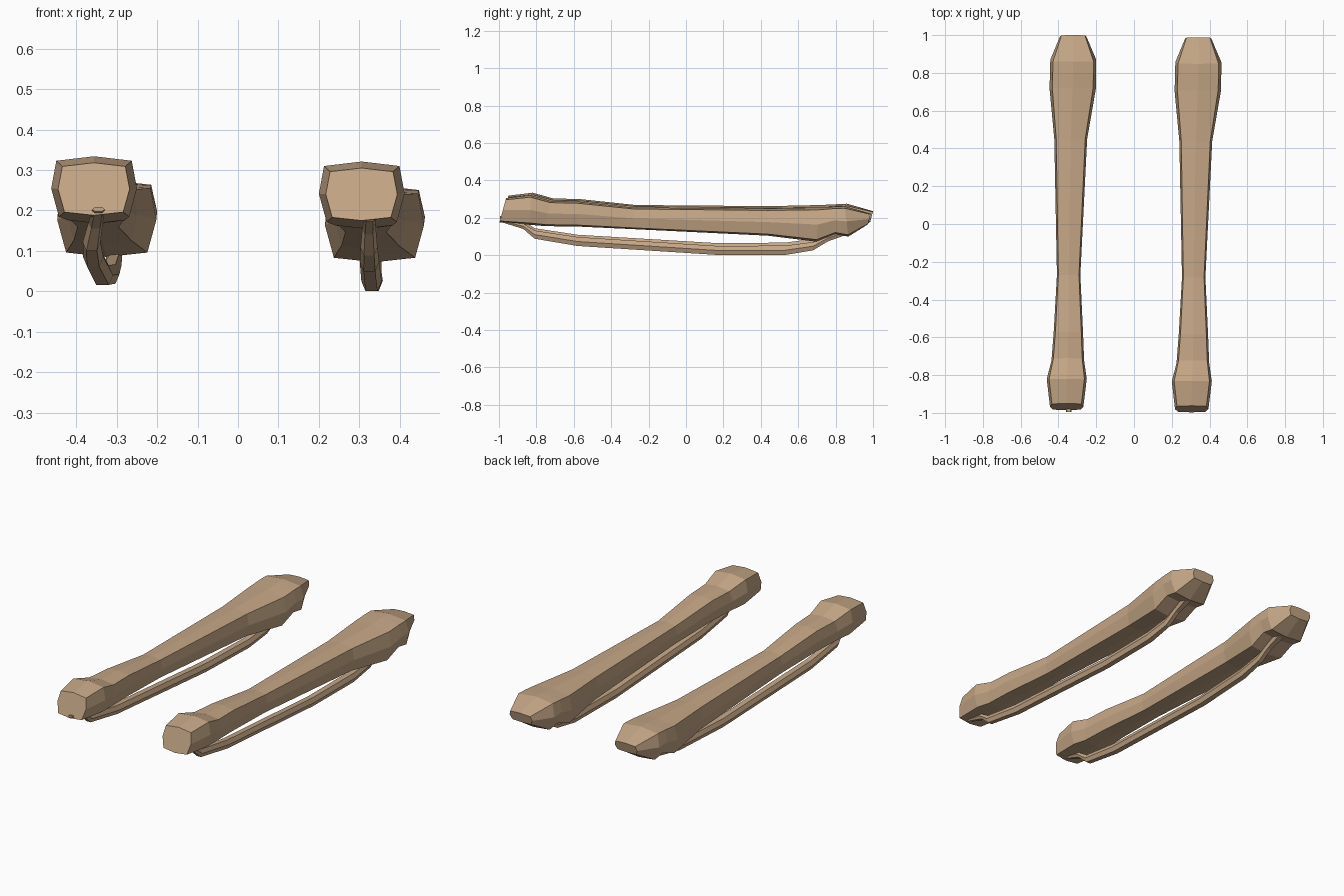
import bpy, bmesh
from mathutils import Vector

bone = bpy.data.materials.new("tan_bone")
bone.diffuse_color = (0.56, 0.385, 0.24, 1)


def loft(name, rings):
    """Skin a list of closed rings and cap both ends."""
    bm = bmesh.new()
    vr = [[bm.verts.new(p) for p in r] for r in rings]
    n = len(vr[0])
    for a, b in zip(vr, vr[1:]):
        for i in range(n):
            bm.faces.new((a[i], a[(i + 1) % n], b[(i + 1) % n], b[i]))
    bm.faces.new(vr[0][::-1])
    bm.faces.new(vr[-1])
    bmesh.ops.recalc_face_normals(bm, faces=bm.faces)
    me = bpy.data.meshes.new(name)
    bm.to_mesh(me)
    bm.free()
    me.materials.append(bone)
    ob = bpy.data.objects.new(name, me)
    bpy.context.collection.objects.link(ob)
    return ob


# Eight-sided section: (share of half width, share of height)
PROFILE = [(0, 1), (.88, .93), (1, .5), (.82, .06), (0, 0), (-.82, .06), (-1, .5), (-.88, .93)]

# Large bone stations: y at top, y at bottom, x left, x right, z bottom, z top
STATIONS = [
    (-.95, -.985, -.445, -.268, .188, .318),
    (-.82, -.82, -.462, -.25, .175, .334),
    (-.71, -.74, -.437, -.264, .168, .303),
    (-.57, -.57, -.425, -.27, .166, .300),
    (-.27, -.27, -.408, -.284, .152, .268),
    (.45, .45, -.422, -.248, .117, .262),
    (.72, .71, -.447, -.202, .085, .268),
    (.80, .81, -.445, -.20, .125, .272),
    (.86, .88, -.443, -.20, .112, .275),
    (1.0, .985, -.392, -.252, .178, .235),
]


def large_bone(name, offset):
    rings = []
    for yt, yb, xl, xr, zb, zt in STATIONS:
        cx, hw = (xl + xr) / 2, (xr - xl) / 2
        rings.append([Vector((cx + u * hw, yb + (yt - yb) * v, zb + (zt - zb) * v)) + offset
                      for u, v in PROFILE])
    loft(name, rings)


def thin_bone(name, path):
    """Six-sided splint along (x, y, z, half width, half height)."""
    hexa = [(-.6, 1), (.6, 1), (1, 0), (.6, -1), (-.6, -1), (-1, 0)]
    loft(name, [[(x + u * w, y, z + v * h) for u, v in hexa] for x, y, z, w, h in path])


large_bone("left_large_bone", Vector((0, 0, 0)))
large_bone("right_large_bone", Vector((.662, -.012, -.013)))

# Thin splint bones hanging below
thin_bone("left_thin_bone", [
    (-.345, -.995, .203, .015, .006), (-.352, -.87, .170, .018, .015),
    (-.362, -.81, .122, .022, .022), (-.358, -.58, .085, .025, .024),
    (-.335, .17, .040, .026, .024), (-.318, .53, .043, .025, .024),
    (-.308, .68, .065, .020, .022), (-.305, .76, .105, .02, .018),
    (-.31, .88, .150, .03, .02)])
thin_bone("right_thin_bone", [
    (.325, -.98, .180, .014, .006), (.324, -.87, .155, .017, .015),
    (.324, -.81, .110, .021, .022), (.325, -.58, .073, .024, .024),
    (.33, .17, .025, .025, .024), (.333, .53, .026, .025, .025),
    (.335, .68, .048, .020, .022), (.335, .76, .092, .02, .018),
    (.335, .88, .137, .03, .02)])
